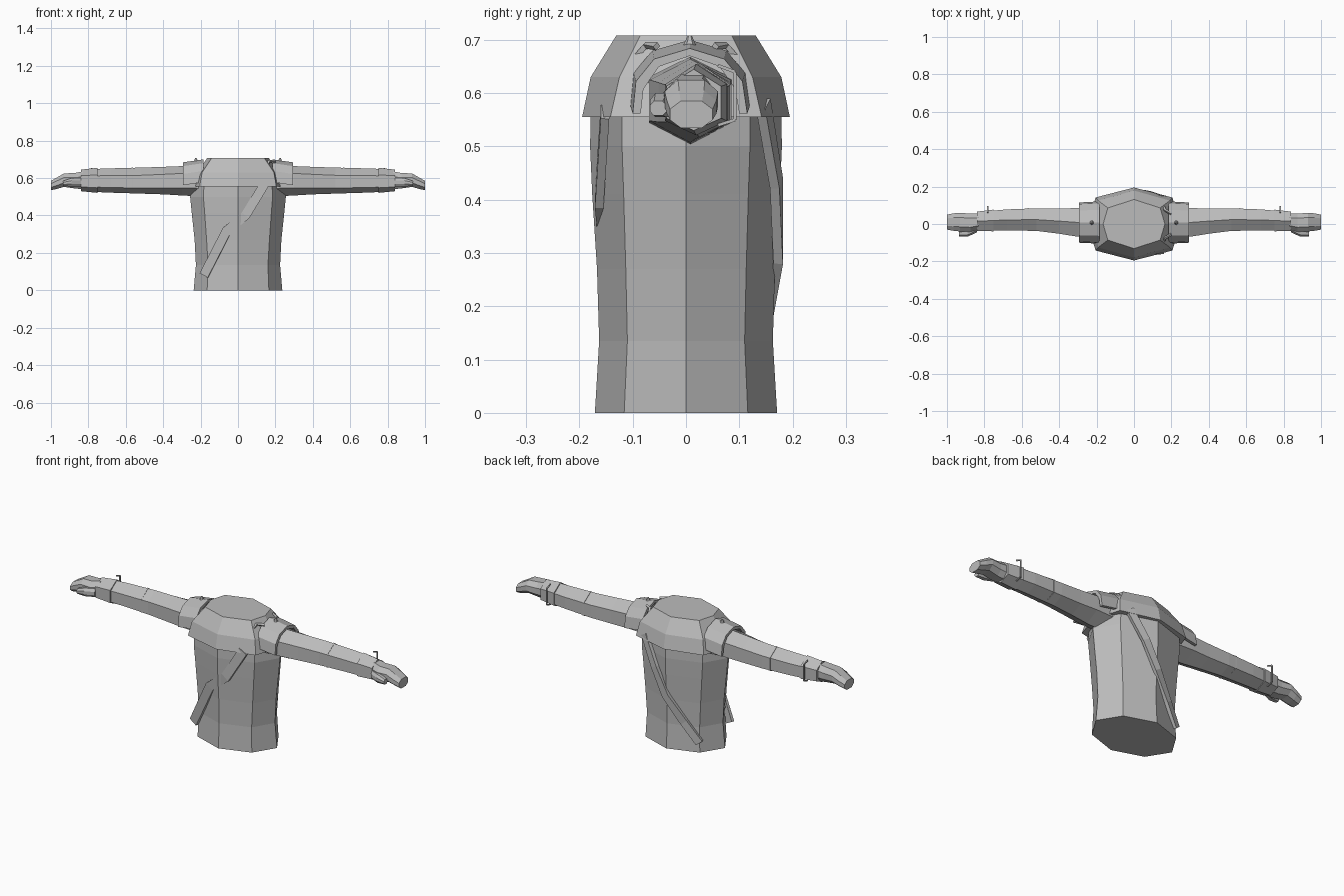
import bpy, bmesh
from mathutils import Vector

if "Cube" in bpy.data.objects:
    bpy.data.objects.remove(bpy.data.objects["Cube"])

grey = bpy.data.materials.new("plain_grey")
grey.diffuse_color = (0.5, 0.5, 0.5, 1)
grey.use_nodes = True
grey.node_tree.nodes["Principled BSDF"].inputs["Base Color"].default_value = grey.diffuse_color


def finish(bm, name):
    bmesh.ops.recalc_face_normals(bm, faces=bm.faces)
    me = bpy.data.meshes.new(name)
    bm.to_mesh(me)
    bm.free()
    me.materials.append(grey)
    ob = bpy.data.objects.new(name, me)
    bpy.context.scene.collection.objects.link(ob)
    return ob


def loft(name, rings):
    """Skin a closed, capped solid over a list of rings."""
    bm = bmesh.new()
    vs = [[bm.verts.new(p) for p in r] for r in rings]
    n = len(vs[0])
    for a, b in zip(vs, vs[1:]):
        for i in range(n):
            j = (i + 1) % n
            bm.faces.new((a[i], a[j], b[j], b[i]))
    bm.faces.new(vs[0])
    bm.faces.new(vs[-1])
    return finish(bm, name)


def octagon(z, side, mx, my, depth):
    """Body section: points at front, back and sides, and four corners."""
    return [(0, -depth, z), (mx, -my, z), (side, 0, z), (mx, my, z),
            (0, depth, z), (-mx, my, z), (-side, 0, z), (-mx, -my, z)]


def ribbon(name, path, width, thick):
    """Flat strap along a path of (point, outward direction)."""
    pts = [Vector(p) for p, _ in path]
    rings = []
    for i, (p, out) in enumerate(path):
        t = (pts[min(i + 1, len(pts) - 1)] - pts[max(i - 1, 0)]).normalized()
        o = Vector(out)
        o = (o - t * o.dot(t)).normalized()
        s = t.cross(o) * width / 2
        o *= thick / 2
        c = Vector(p)
        rings.append([c + s + o, c - s + o, c - s - o, c + s - o])
    return loft(name, rings)


def mirror(ob):
    m = ob.modifiers.new("mirror", 'MIRROR')
    m.use_axis = (True, False, False)
    m.use_mirror_merge = False
    return ob


def limb_ring(x, y0, y1, z0, za, zb, z1):
    """Six-sided arm section with a ridge above and below."""
    c = (y0 + y1) / 2
    return [(x, c, z0), (x, y1, za), (x, y1, zb), (x, c, z1), (x, y0, zb), (x, y0, za)]


# Torso
loft("torso", [octagon(*r) for r in [
    (0, .237, .165, .116, .171), (.135, .225, .16, .11, .163),
    (.27, .232, .168, .113, .167), (.41, .247, .178, .117, .176),
    (.50, .256, .185, .12, .18), (.60, .235, .18, .12, .178)]])

# Shoulder cape
loft("shoulder_cape", [octagon(*r) for r in [
    (.555, .25, .205, .142, .195), (.63, .215, .192, .125, .179),
    (.708, .165, .14, .086, .131)]])

# Arms
mirror(loft("arm", [limb_ring(*r) for r in [
    (.20, -.07, .085, .502, .545, .63, .668), (.30, -.068, .085, .507, .548, .625, .664),
    (.40, -.052, .083, .513, .546, .62, .660), (.52, -.037, .084, .517, .546, .615, .656),
    (.68, -.034, .078, .522, .55, .613, .652), (.79, -.034, .068, .527, .552, .612, .648)]]))
mirror(loft("glove_cuff", [limb_ring(*r) for r in [
    (.75, -.039, .077, .521, .548, .617, .655), (.84, -.037, .066, .53, .553, .613, .645)]]))


# Fist and thumb
def fist_ring(x, y0, y1, z0, z1):
    a, b = (y1 - y0) * .25, (z1 - z0) * .3
    return [(x, y0 + a, z0), (x, y1 - a, z0), (x, y1, z0 + b), (x, y1, z1 - b),
            (x, y1 - a, z1), (x, y0 + a, z1), (x, y0, z1 - b), (x, y0, z0 + b)]


mirror(loft("fist", [fist_ring(*r) for r in [
    (.83, -.03, .055, .54, .635), (.875, -.042, .055, .545, .627), (.93, -.04, .06, .553, .625),
    (.965, -.036, .057, .543, .605), (1.0, -.03, .05, .535, .585)]]))
mirror(loft("thumb", [fist_ring(*r) for r in [
    (.84, -.045, -.005, .555, .60), (.89, -.068, -.026, .555, .60),
    (.935, -.068, -.036, .558, .585)]]))

# Arched shoulder pads
arch = [(-.1, .57), (-.094, .63), (-.06, .672), (.007, .692), (.072, .672), (.106, .63), (.115, .57)]
mirror(loft("shoulder_pad", [
    [(x, y * k, z + dz) for x, k, dz in
     ((.185, 1.05, .008), (.295, 1, -.008))] +
    [(x, .007 + (y * k - .007) * .86, z + dz - (.014 if z > .6 else 0)) for x, k, dz in
     ((.295, 1, -.008), (.185, 1.05, .008))]
    for y, z in arch]))

# Pad studs
bm = bmesh.new()
bmesh.ops.create_cone(bm, cap_ends=True, segments=6, radius1=.012, radius2=.004, depth=.018)
bmesh.ops.translate(bm, verts=bm.verts, vec=(.225, .007, .699))
mirror(finish(bm, "pad_stud"))

# Small hooks joining the cape to one pad
for side, label in ((-1, "front"), (1, "back")):
    ribbon(label + "_hook", [((.155, side * .105, .655), (0, side, 1)),
                             ((.165, side * .075, .69), (0, side, 1)),
                             ((.20, side * .055, .688), (0, side, 1))], .012, .01)

# Diagonal sash, straight in front and wrapped round the back
ribbon("front_sash", [((.14, -.152, .565), (0, -1, 0)), ((.04, -.163, .40), (0, -1, 0)),
                      ((-.06, -.155, .32), (0, -1, 0)), ((-.182, -.122, .08), (-.2, -1, 0))],
       .05, .016)
ribbon("back_sash", [((.15, .145, .58), (.3, 1, 0)), ((.07, .17, .43), (.2, 1, 0)),
                     ((0, .173, .29), (0, 1, 0)), ((-.09, .145, .16), (-.3, 1, 0)),
                     ((-.165, .118, .055), (-.4, 1, 0))], .04, .018)

# Wire guard and small band on each forearm
loop = [(.782, .06, .652), (.782, .092, .64), (.782, .092, .55), (.782, .06, .54)]
for i, (a, b) in enumerate(zip(loop, loop[1:])):
    mirror(ribbon("wrist_wire_%d" % (i + 1), [(a, (1, 0, 0)), (b, (1, 0, 0))], .006, .006))
mirror(loft("forearm_band", [limb_ring(x, -.037, .085, .52, .546, .615, .657) for x in (.562, .57)]))
